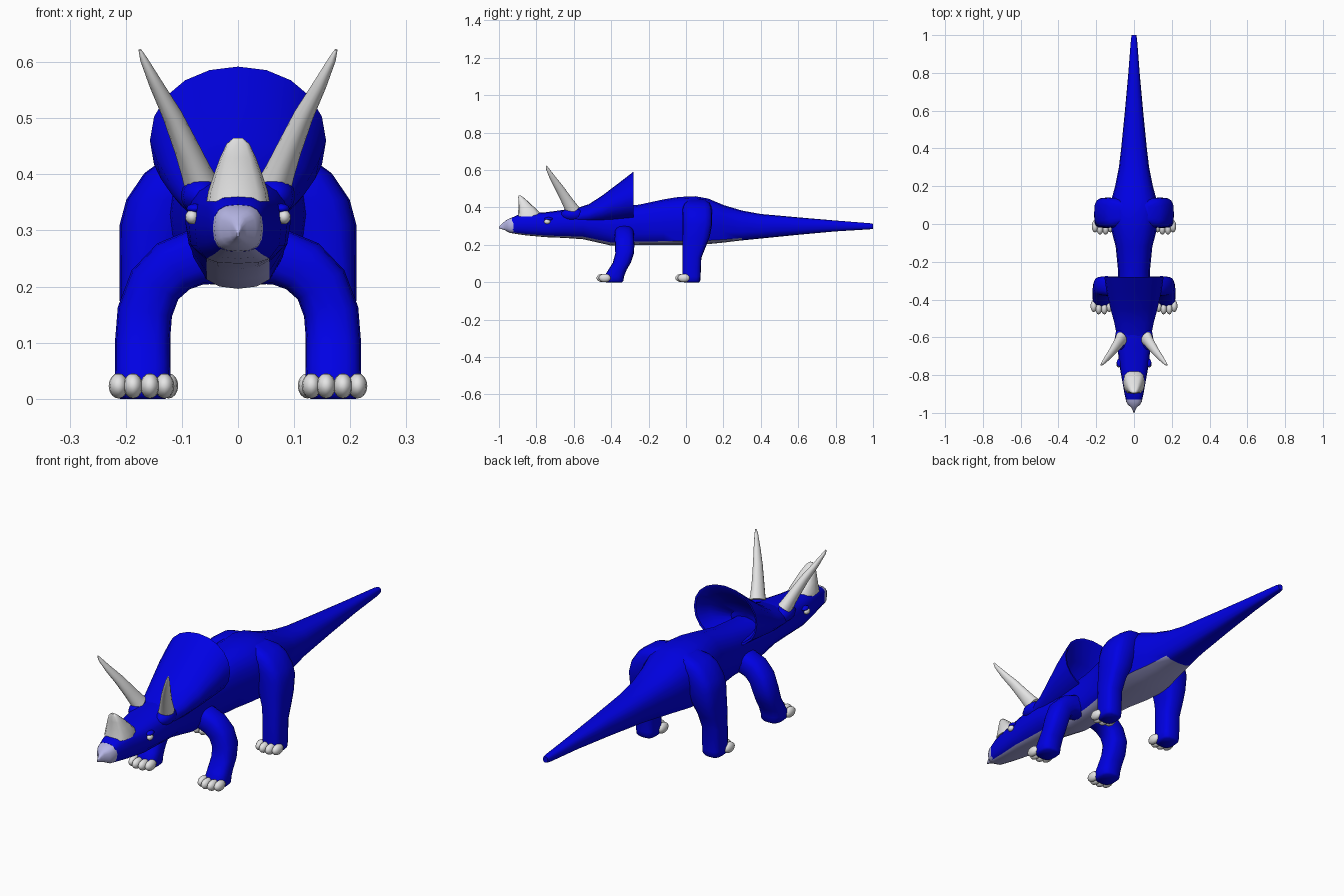
import bpy, bmesh, math
from mathutils import Vector

if "Cube" in bpy.data.objects:
    bpy.data.objects.remove(bpy.data.objects["Cube"])


def material(name, rgb):
    m = bpy.data.materials.new(name)
    m.diffuse_color = (*rgb, 1)
    m.use_nodes = True
    m.node_tree.nodes["Principled BSDF"].inputs["Base Color"].default_value = m.diffuse_color
    return m


BLUE = material("blue skin", (0.0, 0.0, 0.77))
HORN = material("white horn", (0.78, 0.78, 0.78))
BEAK = material("lavender beak", (0.47, 0.47, 0.78))
PALE = material("lavender belly", (0.38, 0.38, 0.72))


def ring(c, u, v, n=16, power=2.0):
    """Superellipse ring around c with half axes u and v."""
    pts = []
    for i in range(n):
        a = 2 * math.pi * i / n
        co, si = math.cos(a), math.sin(a)
        pts.append(Vector(c)
                   + Vector(u) * math.copysign(abs(co) ** (2 / power), co)
                   + Vector(v) * math.copysign(abs(si) ** (2 / power), si))
    return pts


def section(y, w, zb, zt, n=16, power=2.3):
    """Upright cross-section at y with half width w, from zb to zt."""
    return ring((0, y, (zb + zt) / 2), (w, 0, 0), (0, 0, (zt - zb) / 2), n, power)


def body_section(y, w, zb, zt):
    """Body ring: boxier at the head, belly strip narrow in front, wide at the hips."""
    pts = section(y, w, zb, zt, 16, 3.0 if y < -.6 else 2.4)
    edge = pts[14].x
    if y < -.3:
        k = min(1, min(.056, .03 + (y + .93) * .15) / edge)
    else:
        k = 1.12 if -.15 < y < .31 else 1
    for i in range(10, 15):
        pts[i].x *= k
        pts[i].z += (zb - pts[i].z) * .35
    return pts


def loft(name, rings, mats, rule=None, angle=50):
    """Skin a row of rings, cap both ends."""
    bm = bmesh.new()
    rows = [[bm.verts.new(p) for p in r] for r in rings]
    n = len(rows[0])
    for a, b in zip(rows, rows[1:]):
        for i in range(n):
            j = (i + 1) % n
            f = bm.faces.new((a[i], a[j], b[j], b[i]))
            if rule:
                f.material_index = rule(i, f.calc_center_median())
    bm.faces.new(rows[0])
    bm.faces.new(rows[-1])
    bmesh.ops.recalc_face_normals(bm, faces=bm.faces[:])
    return finish(name, bm, mats, angle)


def ellipsoid(name, c, size, mat):
    bm = bmesh.new()
    bmesh.ops.create_uvsphere(bm, u_segments=12, v_segments=8, radius=1)
    for v in bm.verts:
        v.co = Vector(c) + Vector(a * b for a, b in zip(v.co, size))
    return finish(name, bm, [mat], 60)


def finish(name, bm, mats, angle):
    me = bpy.data.meshes.new(name)
    bm.to_mesh(me)
    bm.free()
    for m in mats:
        me.materials.append(m)
    me.polygons.foreach_set("use_smooth", [True] * len(me.polygons))
    me.set_sharp_from_angle(angle=math.radians(angle))
    ob = bpy.data.objects.new(name, me)
    bpy.context.collection.objects.link(ob)
    return ob


# Body from tail tip to snout: y, half width, bottom, top; pale strip below
body = [(1.0, .012, .286, .312), (.98, .016, .283, .316), (.8, .03, .272, .33),
        (.6, .048, .254, .347), (.4, .068, .234, .365), (.3, .08, .224, .383),
        (.2, .10, .212, .413), (.12, .122, .204, .447), (.05, .13, .2, .46),
        (-.04, .118, .2, .456), (-.12, .097, .2, .443), (-.25, .084, .2, .415),
        (-.4, .085, .196, .40), (-.47, .088, .212, .40), (-.55, .094, .23, .40),
        (-.65, .088, .237, .388), (-.75, .077, .241, .374), (-.85, .059, .25, .368),
        (-.9, .05, .257, .36), (-.93, .043, .262, .346)]
loft("body", [body_section(*r) for r in body], [BLUE, PALE],
     lambda i, c: int(10 <= i <= 13 and c.y < .3))

# Beak with a narrow hooked tip
beak = [(-.922, .045, .261, .348), (-.94, .042, .263, .343), (-.957, .032, .272, .335),
        (-.97, .016, .279, .325), (-.985, .008, .284, .311), (-1.0, .002, .289, .297)]
loft("beak", [section(*r, 16, 2.8) for r in beak], [BEAK])

# Neck frill: outer shell, rim, then hollow inside
frill = [(-.62, .085, .30, .385), (-.52, .105, .308, .417), (-.45, .124, .314, .462),
         (-.36, .145, .323, .53), (-.28, .157, .328, .592), (-.282, .149, .338, .58),
         (-.35, .125, .35, .505), (-.42, .07, .355, .42)]
loft("neck_frill", [section(*r, 20, 2.08) for r in frill], [BLUE], None, 40)

# Nose horn: z, y centre, half width, half depth
nose = [(.352, -.838, .056, .062), (.37, -.838, .053, .06), (.40, -.853, .043, .043),
        (.43, -.869, .032, .027), (.455, -.884, .02, .013), (.465, -.89, .008, .005)]
loft("nose_horn", [ring((0, y, z), (w, 0, 0), (0, d, 0), 12, 3)
                   for z, y, w, d in nose], [HORN])

# Hind leg: z, x centre, y centre, half width, half depth
hind = [(.442, .05, .06, .03, .04), (.424, .085, .06, .052, .066), (.402, .103, .06, .064, .077),
        (.355, .131, .06, .068, .08), (.31, .143, .06, .068, .08), (.24, .155, .053, .056, .073),
        (.19, .163, .043, .048, .063), (.13, .165, .031, .045, .051), (.03, .165, .029, .045, .049),
        (.008, .165, .029, .043, .047), (0, .165, .029, .036, .04)]

# Front leg path: x, y, z, radius, half depth, tilt in degrees
fore = [(.03, -.33, .255, .05, .05, 90), (.075, -.33, .252, .05, .052, 75),
        (.115, -.33, .236, .05, .052, 55), (.148, -.328, .203, .049, .052, 32),
        (.166, -.328, .155, .049, .05, 10), (.17, -.343, .105, .049, .048, 0),
        (.17, -.367, .065, .049, .049, 0), (.17, -.385, .03, .05, .053, 0),
        (.17, -.385, .008, .048, .051, 0), (.17, -.385, 0, .04, .044, 0)]

# Brow horn path: x, y, z, radius
brow = [(.067, -.606, .385, .036), (.075, -.618, .405, .032), (.091, -.642, .445, .027),
        (.117, -.678, .505, .021), (.146, -.714, .56, .0145), (.168, -.74, .605, .008),
        (.175, -.747, .622, .003)]

for s, side in ((1, "left"), (-1, "right")):
    loft(side + "_hind_leg", [ring((s * x, y, z), (w, 0, 0), (0, d, 0), 16, 3.1)
                              for z, x, y, w, d in hind], [BLUE], None, 75)
    rings = []
    for x, y, z, r, d, tilt in fore:
        a = math.radians(tilt)
        rings.append(ring((s * x, y, z), (s * r * math.cos(a), 0, r * math.sin(a)),
                          (0, d, 0), 16, 2.7))
    loft(side + "_front_leg", rings, [BLUE], None, 75)

    # Brow horn, rings square to its lean, on a low brow
    axis = Vector((s * .115, -.152, .257)).normalized()
    u = axis.cross(Vector((0, 1, 0))).normalized()
    v = axis.cross(u)
    loft(side + "_brow_horn", [ring((s * x, y, z), u * r * .84, v * r * 1.08, 14)
                               for x, y, z, r in brow], [HORN])
    ellipsoid(side + "_brow", (s * .066, -.607, .362), (.036, .062, .034), BLUE)

    # Eye under a small lid
    ellipsoid(side + "_eye", (s * .082, -.742, .324), (.012, .017, .013), HORN)
    ellipsoid(side + "_eyelid", (s * .077, -.735, .339), (.015, .022, .009), BLUE)

    # Four toes on each foot
    for foot, cx, cy in (("front", .172, -.444), ("hind", .165, -.022)):
        for k, (dx, dy) in enumerate(((-.041, .01), (-.015, -.002),
                                      (.015, -.002), (.041, .01))):
            ellipsoid(f"{side}_{foot}_toe_{k + 1}", (s * (cx + dx), cy + dy, .023),
                      (.0175, .033, .0225), HORN)
